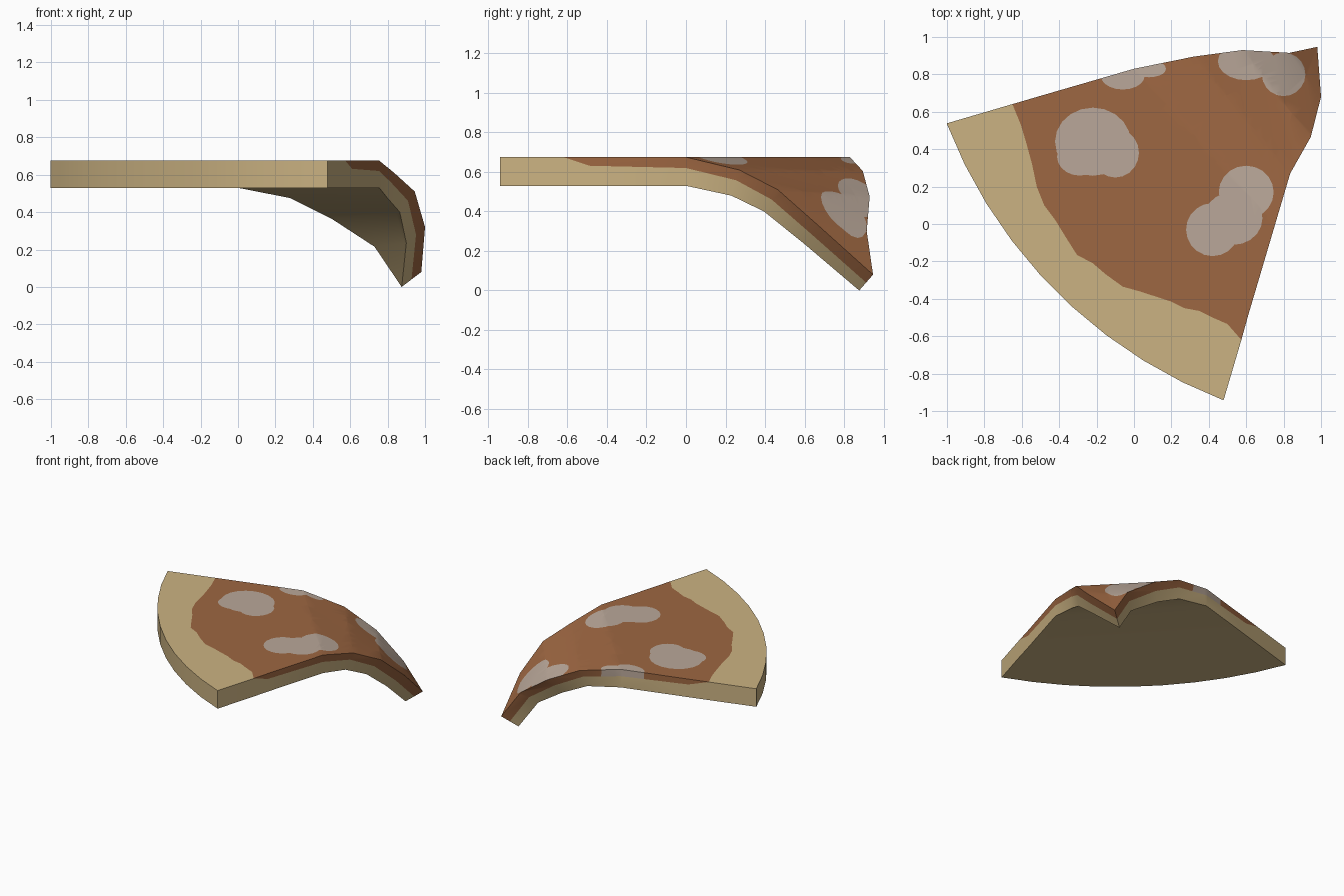
import bpy, bmesh, math
from mathutils import Vector

cube = bpy.data.objects.get("Cube")
if cube:
    bpy.data.objects.remove(cube, do_unlink=True)

COLS = 18
TOP = 0.675
CRUST, SAUCE, CHEESE = range(3)


def make_material(name, color):
    mat = bpy.data.materials.new(name)
    mat.use_nodes = True
    mat.diffuse_color = (*color, 1)
    shader = next(n for n in mat.node_tree.nodes if n.type == 'BSDF_PRINCIPLED')
    shader.inputs["Base Color"].default_value = (*color, 1)
    return mat


def resample(points):
    """Spread a row of points evenly over the columns."""
    points = [Vector(p) for p in points]
    spans = len(points) - 1
    row = []
    for c in range(COLS + 1):
        t = c / COLS * spans
        i = min(int(t), spans - 1)
        row.append(points[i].lerp(points[i + 1], t - i))
    return row


def flat(points):
    return [(x, y, TOP) for x, y in points]


def outer_arc(center=(1.406, 1.465), radius=2.58, half=math.radians(23.94), segments=9):
    middle = math.radians(225)
    angles = [middle - half + 2 * half * i / segments for i in range(segments + 1)]
    return [(center[0] + radius * math.cos(a), center[1] + radius * math.sin(a)) for a in angles]


# Wavy edge where the sauce meets the crust
sauce_edge = [(-.65, .641), (-.605, .53), (-.575, .43), (-.545, .32), (-.52, .2),
              (-.48, .1), (-.42, .02), (-.365, -.07), (-.305, -.165), (-.22, -.21),
              (-.15, -.27), (-.06, -.335), (.03, -.36), (.2, -.415), (.27, -.45),
              (.35, -.465), (.42, -.5), (.5, -.535), (.574, -.62)]

# Rows from crust to tip: points, offset to the underside, sauce depth on the sides
down = (0, 0, -.145)
rows = [
    (flat(outer_arc()), down, 0),
    (flat(sauce_edge), down, 0),
    (flat([(-.5, .685), (.61, -.49)]), down, .3),
    (flat([(0, .83), (.755, 0)]), down, .38),
    ([(.32, .895, .605), (.835, .27, .61)], (-.04, -.04, -.13), .4),
    ([(.58, .93, .475), (.945, .465, .51)], (-.08, -.07, -.11), .45),
    ([(.83, .915, .3), (1, .68, .32)], (-.1, -.08, -.085), .48),
    ([(.98, .947, .08), (.98, .947, .08)], (-.105, -.07, -.08), .5),
]

bm = bmesh.new()
top, side, base = [], [], []
for points, offset, depth in rows:
    pts, offset = resample(points), Vector(offset)
    top.append([bm.verts.new(p) for p in pts])
    base.append([bm.verts.new(p + offset) for p in pts])
    side.append({c: bm.verts.new(pts[c] + offset * depth) for c in (0, COLS)})


def add_face(verts, material):
    face = bm.faces.new(verts)
    face.material_index = material
    face.smooth = True


# Top, underside and the two cut sides
for r in range(len(rows) - 1):
    paint_index = CRUST if r == 0 else SAUCE
    for c in range(COLS):
        for layer, material in ((top, paint_index), (base, CRUST)):
            add_face((layer[r][c], layer[r + 1][c], layer[r + 1][c + 1], layer[r][c + 1]), material)
    for c in (0, COLS):
        for upper, lower, material in ((top, side, paint_index), (side, base, CRUST)):
            add_face((upper[r][c], upper[r + 1][c], lower[r + 1][c], lower[r][c]), material)

# Rounded rim of the crust
for c in range(COLS):
    add_face((top[0][c], top[0][c + 1], base[0][c + 1], base[0][c]), CRUST)

bmesh.ops.remove_doubles(bm, verts=bm.verts[:], dist=0.0005)
bmesh.ops.recalc_face_normals(bm, faces=bm.faces[:])


def paint_spot(x, y, rx, ry, on_sides=False, steps=20):
    """Cut an oval into the sauce from above and colour what lies inside it."""
    bm.normal_update()
    inside = [f for f in bm.faces if f.material_index != CRUST
              and (on_sides or f.normal.z > 0.25)]
    for i in range(steps):
        a = 2 * math.pi * (i + .5) / steps
        normal = Vector((math.cos(a) / rx, math.sin(a) / ry, 0)).normalized()
        origin = Vector((x + rx * math.cos(a), y + ry * math.sin(a), 0))
        edges = {e for f in inside for e in f.edges}
        verts = {v for f in inside for v in f.verts}
        cut = bmesh.ops.bisect_plane(bm, geom=inside + list(edges) + list(verts),
                                     dist=1e-5, plane_co=origin, plane_no=normal)
        faces = {g for g in cut["geom"] if isinstance(g, bmesh.types.BMFace)}
        inside = [f for f in faces
                  if (f.calc_center_median() - origin).dot(normal) < 0]
    for f in inside:
        f.material_index = CHEESE


# Cheese spots, each a cluster of ovals
for oval in [(-.22, .44, .2, .18), (-.1, .38, .125, .13), (-.29, .36, .12, .1),
             (.6, .87, .15, .1), (.8, .8, .115, .115),
             (.6, .17, .145, .14), (.42, -.03, .14, .14), (.53, .03, .155, .14)]:
    paint_spot(*oval)
for oval in [(-.06, .79, .115, .07), (.08, .83, .09, .045)]:
    paint_spot(*oval, on_sides=True)

mesh = bpy.data.meshes.new("slice")
bm.to_mesh(mesh)
bm.free()
for name, color in (("crust_tan", (.60, .45, .225)),
                    ("sauce_brown", (.34, .135, .054)),
                    ("cheese_grey", (.49, .39, .32))):
    mesh.materials.append(make_material(name, color))

slice_obj = bpy.data.objects.new("slice", mesh)
bpy.context.collection.objects.link(slice_obj)
bpy.ops.object.select_all(action='DESELECT')
slice_obj.select_set(True)
bpy.context.view_layer.objects.active = slice_obj
bpy.ops.object.shade_smooth_by_angle(angle=math.radians(35))
